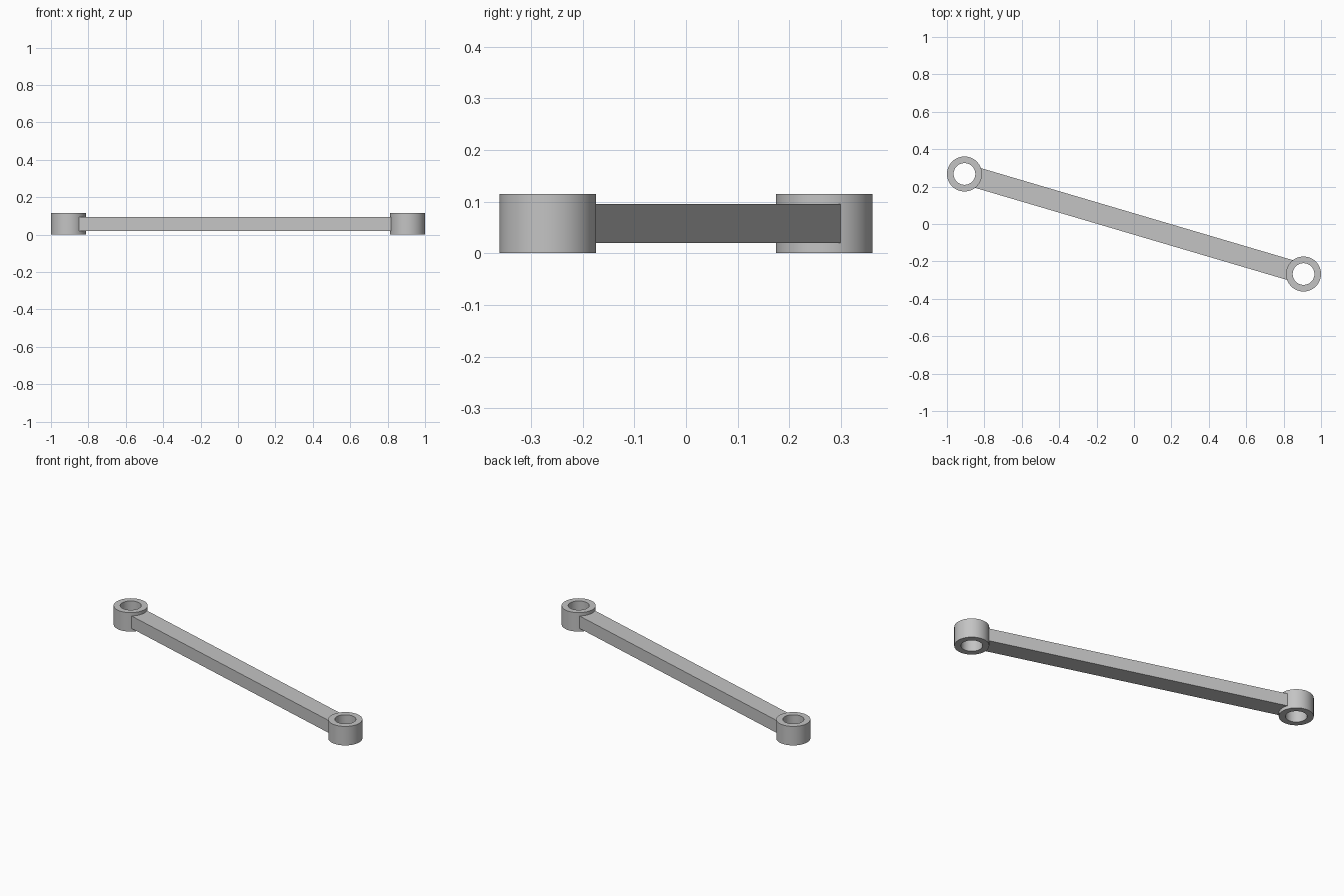
import bpy, bmesh, math
from mathutils import Matrix, Vector

cube = bpy.data.objects.get("Cube")
if cube:
    bpy.data.objects.remove(cube, do_unlink=True)

EYE = Vector((0.9065, -0.2675, 0))        # centre of the front-left eye
OUTER, INNER, HEIGHT = 0.0935, 0.058, 0.115
BAR_WIDTH, BAR_BOTTOM, BAR_TOP = 0.11, 0.02, 0.095

grey = bpy.data.materials.new("steel grey")
grey.use_nodes = True
colour = (0.55, 0.55, 0.55, 1)
grey.diffuse_color = colour
grey.node_tree.nodes["Principled BSDF"].inputs["Base Color"].default_value = colour


def add_object(name, bm):
    bmesh.ops.recalc_face_normals(bm, faces=bm.faces)
    mesh = bpy.data.meshes.new(name)
    bm.to_mesh(mesh)
    bm.free()
    mesh.materials.append(grey)
    obj = bpy.data.objects.new(name, mesh)
    bpy.context.collection.objects.link(obj)
    return obj


def add_eye(name, centre):
    """Hollow bushing: a rectangular section spun about the vertical axis."""
    bm = bmesh.new()
    section = [(INNER, 0), (OUTER, 0), (OUTER, HEIGHT), (INNER, HEIGHT)]
    verts = [bm.verts.new((r, 0, z)) for r, z in section]
    edges = [bm.edges.new((verts[i], verts[i - 1])) for i in range(4)]
    bmesh.ops.spin(bm, geom=verts + edges, cent=(0, 0, 0), axis=(0, 0, 1),
                   angle=math.tau, steps=72, use_merge=True)
    bmesh.ops.remove_doubles(bm, verts=bm.verts, dist=1e-5)
    obj = add_object(name, bm)
    obj.location = centre
    bpy.ops.object.select_all(action="DESELECT")
    obj.select_set(True)
    bpy.context.view_layer.objects.active = obj
    bpy.ops.object.shade_smooth_by_angle(angle=math.radians(35))


# Ring at each end of the link
add_eye("left_eye", EYE)
add_eye("right_eye", -EYE)

# Straight bar, whose end corners meet the outer walls of the rings
overlap = math.sqrt(OUTER ** 2 - (BAR_WIDTH / 2) ** 2)
length = 2 * (EYE.length - overlap)
bm = bmesh.new()
bmesh.ops.create_cube(bm, size=1, matrix=Matrix.Diagonal(
    (length, BAR_WIDTH, BAR_TOP - BAR_BOTTOM, 1)))
bar = add_object("link_bar", bm)
bar.location.z = (BAR_TOP + BAR_BOTTOM) / 2
bar.rotation_euler.z = math.atan2(EYE.y, EYE.x)
